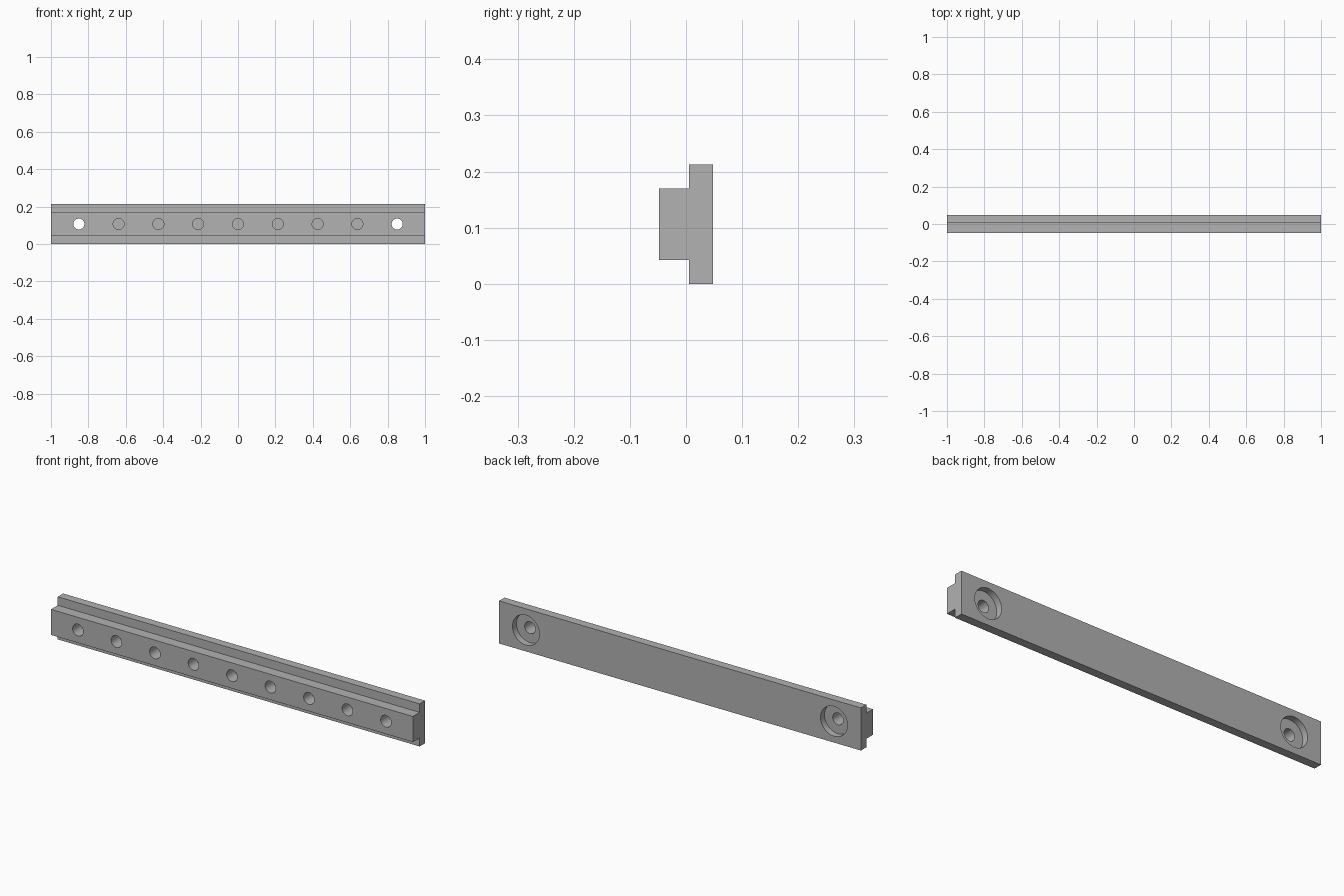
import bpy, bmesh
from mathutils import Matrix

cube = bpy.data.objects.get("Cube")
if cube:
    bpy.data.objects.remove(cube, do_unlink=True)

# The part is laid out in millimetres, 94 long
MM = 2 / 94
LENGTH, HEIGHT, DEPTH = 94 * MM, 10 * MM, 4.5 * MM
FLANGE, STEP = 2 * MM, 2 * MM
BACK, FRONT = DEPTH / 2, -DEPTH / 2
MID_Z = HEIGHT / 2

grey = bpy.data.materials.new("plain grey")
grey.use_nodes = True
colour = (0.445, 0.445, 0.445, 1)
grey.diffuse_color = colour
grey.node_tree.nodes["Principled BSDF"].inputs["Base Color"].default_value = colour


def make_object(name, bm):
    bmesh.ops.recalc_face_normals(bm, faces=bm.faces)
    mesh = bpy.data.meshes.new(name)
    bm.to_mesh(mesh)
    bm.free()
    mesh.materials.append(grey)
    obj = bpy.data.objects.new(name, mesh)
    bpy.context.collection.objects.link(obj)
    return obj


def add_drill(bm, x, radius, y_from, y_to):
    """Cylinder along y between two depths."""
    place = Matrix.Translation((x, (y_from + y_to) / 2, MID_Z)) @ Matrix.Rotation(1.5707963, 4, "X")
    bmesh.ops.create_cone(bm, cap_ends=True, segments=48, radius1=radius,
                          radius2=radius, depth=y_to - y_from, matrix=place)


# Stepped rail: T-shaped section swept along x
shoulder = BACK - FLANGE
section = [(BACK, 0), (BACK, HEIGHT), (shoulder, HEIGHT), (shoulder, HEIGHT - STEP),
           (FRONT, HEIGHT - STEP), (FRONT, STEP), (shoulder, STEP), (shoulder, 0)]
bm = bmesh.new()
face = bm.faces.new([bm.verts.new((-LENGTH / 2, y, z)) for y, z in section])
swept = bmesh.ops.extrude_face_region(bm, geom=[face])["geom"]
bmesh.ops.translate(bm, vec=(LENGTH, 0, 0),
                    verts=[v for v in swept if isinstance(v, bmesh.types.BMVert)])
rail = make_object("rail", bm)

# Nine evenly spaced holes: the end ones go right through, the rest are blind
holes, bores = bmesh.new(), bmesh.new()
for i in range(-4, 5):
    x = i * 10 * MM
    is_end = abs(i) == 4
    add_drill(holes, x, 1.38 * MM, FRONT - MM, BACK + MM if is_end else FRONT + 3 * MM)
    if is_end:
        # Wide counterbore in the back
        add_drill(bores, x, 3.5 * MM, BACK - 1.5 * MM, BACK + 2 * MM)

bpy.ops.object.select_all(action="DESELECT")
bpy.context.view_layer.objects.active = rail
rail.select_set(True)
for name, cutter_bm in (("hole_cutter", holes), ("counterbore_cutter", bores)):
    cutter = make_object(name, cutter_bm)
    cutter.hide_render = True
    cut = rail.modifiers.new(name, "BOOLEAN")
    cut.operation, cut.solver, cut.object = "DIFFERENCE", "EXACT", cutter
    bpy.ops.object.modifier_apply(modifier=cut.name)
    bpy.data.objects.remove(cutter, do_unlink=True)

bpy.ops.object.shade_smooth_by_angle(angle=0.52)
